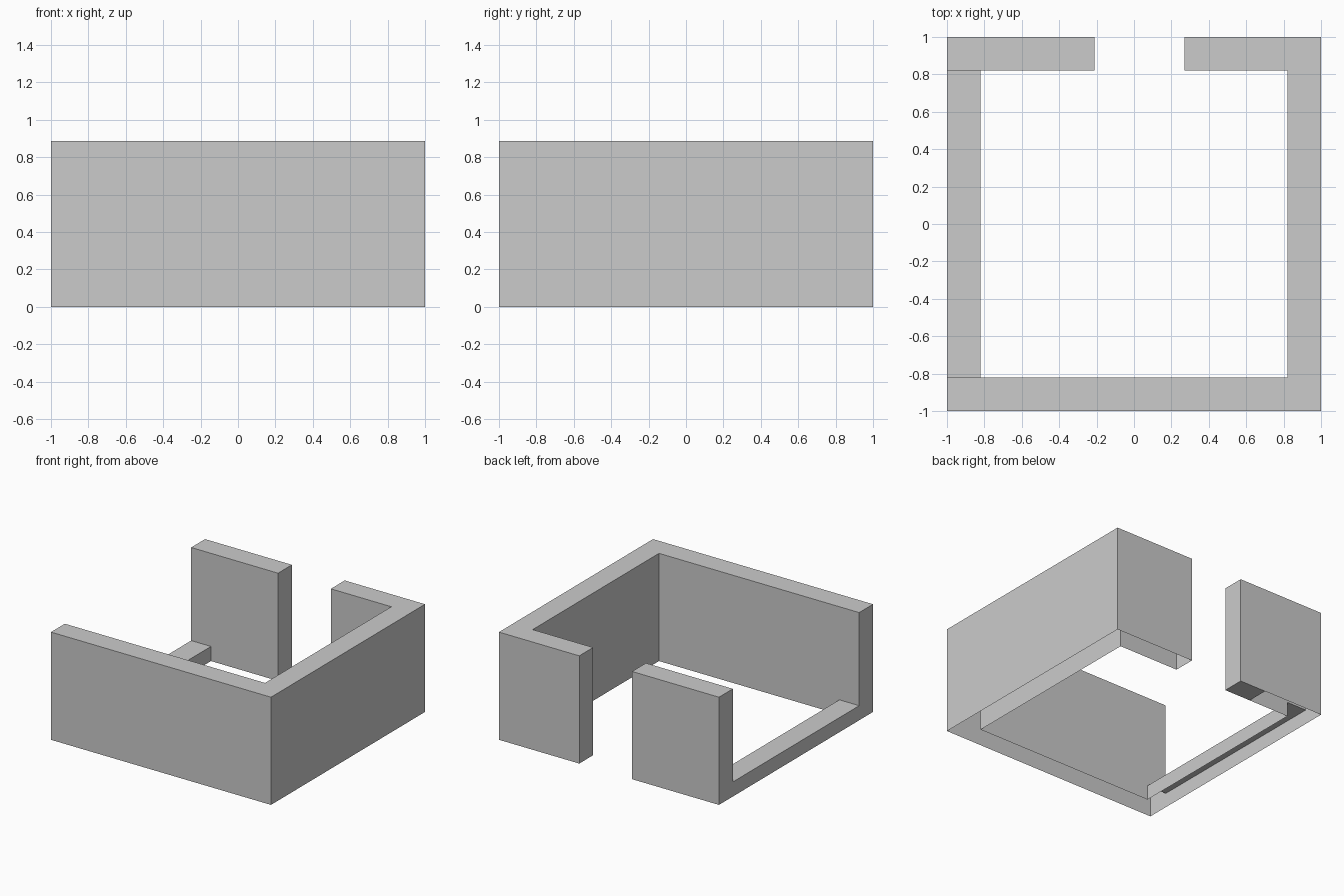
import bpy, bmesh

if "Cube" in bpy.data.objects:
    bpy.data.objects.remove(bpy.data.objects["Cube"])

H, LOW = 0.885, 0.12      # full wall height, low sill height
I = 0.82                  # inner face of the walls
GL, GR = -0.21, 0.27      # doorway gap

bm = bmesh.new()


def face(pts):
    bm.faces.new([bm.verts.new(p) for p in pts])


def seam(p, q):
    """Edge where the low sill meets a full-height wall."""
    return p[1] == q[1] and abs(p[1]) == I and max(p[0], q[0]) <= -I


def shell(outline, z, seam_base):
    """Top face and side faces over a counter-clockwise plan, open underneath."""
    face([(x, y, z) for x, y in outline])
    for p, q in zip(outline, outline[1:] + outline[:1]):
        z0 = seam_base if seam(p, q) else 0.0
        if z0 < z:
            face([(*p, z0), (*q, z0), (*q, z), (*p, z)])


# Back right stub, right wall and front wall in one run
shell([(GR, 1), (GR, I), (I, I), (I, -I), (-I, -I), (-1, -I),
       (-1, -1), (1, -1), (1, 1)], H, LOW)
# Back left stub
shell([(-1, 1), (-1, I), (-I, I), (GL, I), (GL, 1)], H, LOW)
# Low sill on the left side
shell([(-1, I), (-1, -I), (-I, -I), (-I, I)], LOW, LOW)
# Small closed patch under the back left stub
face([(-0.45, 1, 0), (GL, 1, 0), (GL, I, 0), (-0.45, I, 0)])

bmesh.ops.remove_doubles(bm, verts=bm.verts, dist=0.0001)
mesh = bpy.data.meshes.new("room_walls")
bm.to_mesh(mesh)
bm.free()
bpy.context.collection.objects.link(bpy.data.objects.new("room_walls", mesh))
